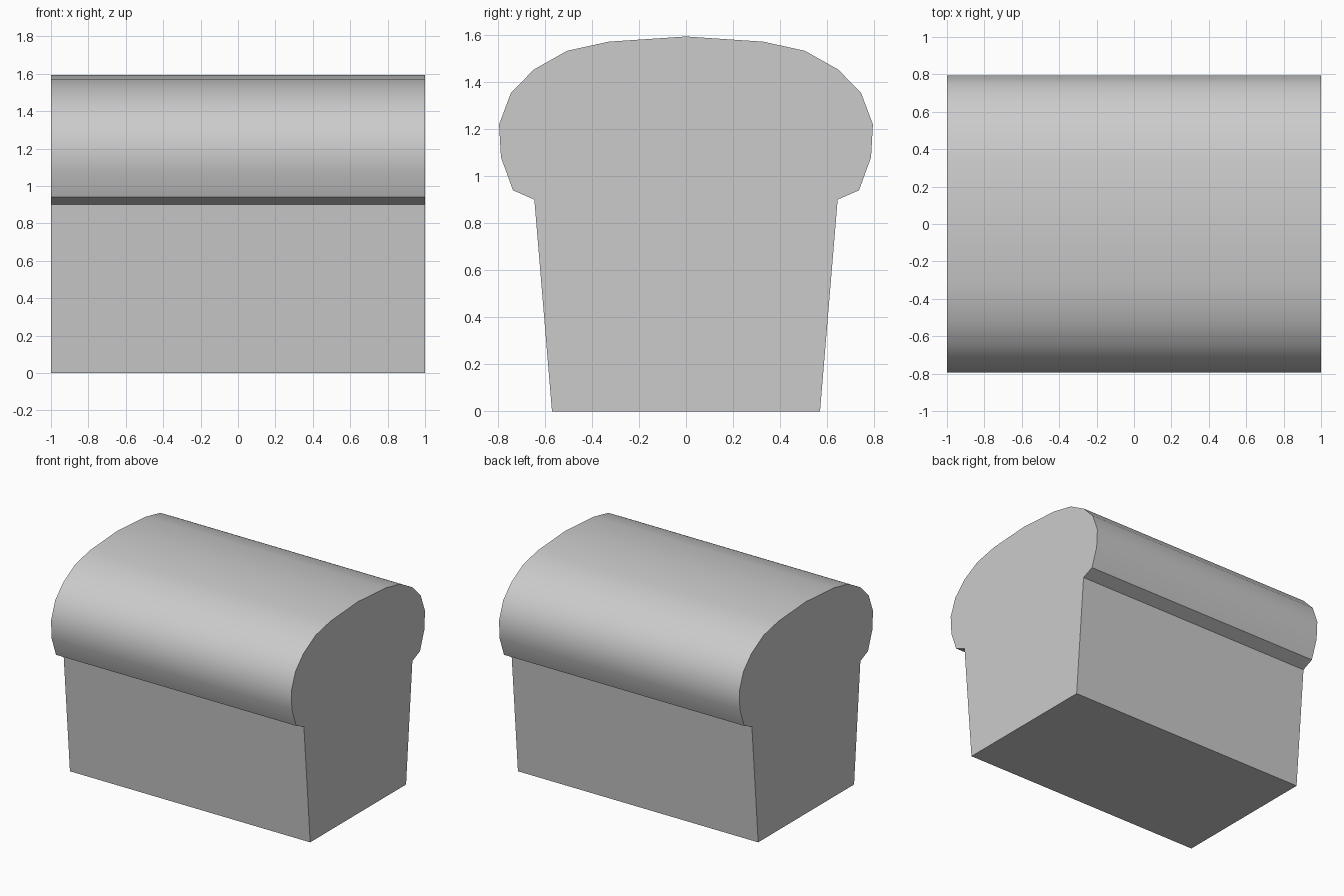
import bpy, bmesh, math

if "Cube" in bpy.data.objects:
    bpy.data.objects.remove(bpy.data.objects["Cube"])

# Half cross-section of the loaf (y, z), from base corner up to crown
half = [(0.57, 0), (0.645, 0.9), (0.736, 0.94), (0.787, 1.08), (0.795, 1.22),
        (0.745, 1.353), (0.648, 1.453), (0.506, 1.533), (0.328, 1.572)]
profile = half + [(0, 1.594)] + [(-y, z) for y, z in reversed(half)]

# Extrude the mirrored profile along x
bm = bmesh.new()
end = bm.faces.new([bm.verts.new((-1, y, z)) for y, z in profile])
ext = bmesh.ops.extrude_face_region(bm, geom=[end], use_keep_orig=True)
moved = [g for g in ext["geom"] if isinstance(g, bmesh.types.BMVert)]
bmesh.ops.translate(bm, verts=moved, vec=(2, 0, 0))
bmesh.ops.recalc_face_normals(bm, faces=bm.faces[:])

mesh = bpy.data.meshes.new("bread_loaf")
bm.to_mesh(mesh)
bm.free()
loaf = bpy.data.objects.new("bread_loaf", mesh)
bpy.context.collection.objects.link(loaf)

# Smooth crown, sharp rim and ends
bpy.context.view_layer.objects.active = loaf
loaf.select_set(True)
bpy.ops.object.shade_smooth_by_angle(angle=math.radians(30))
